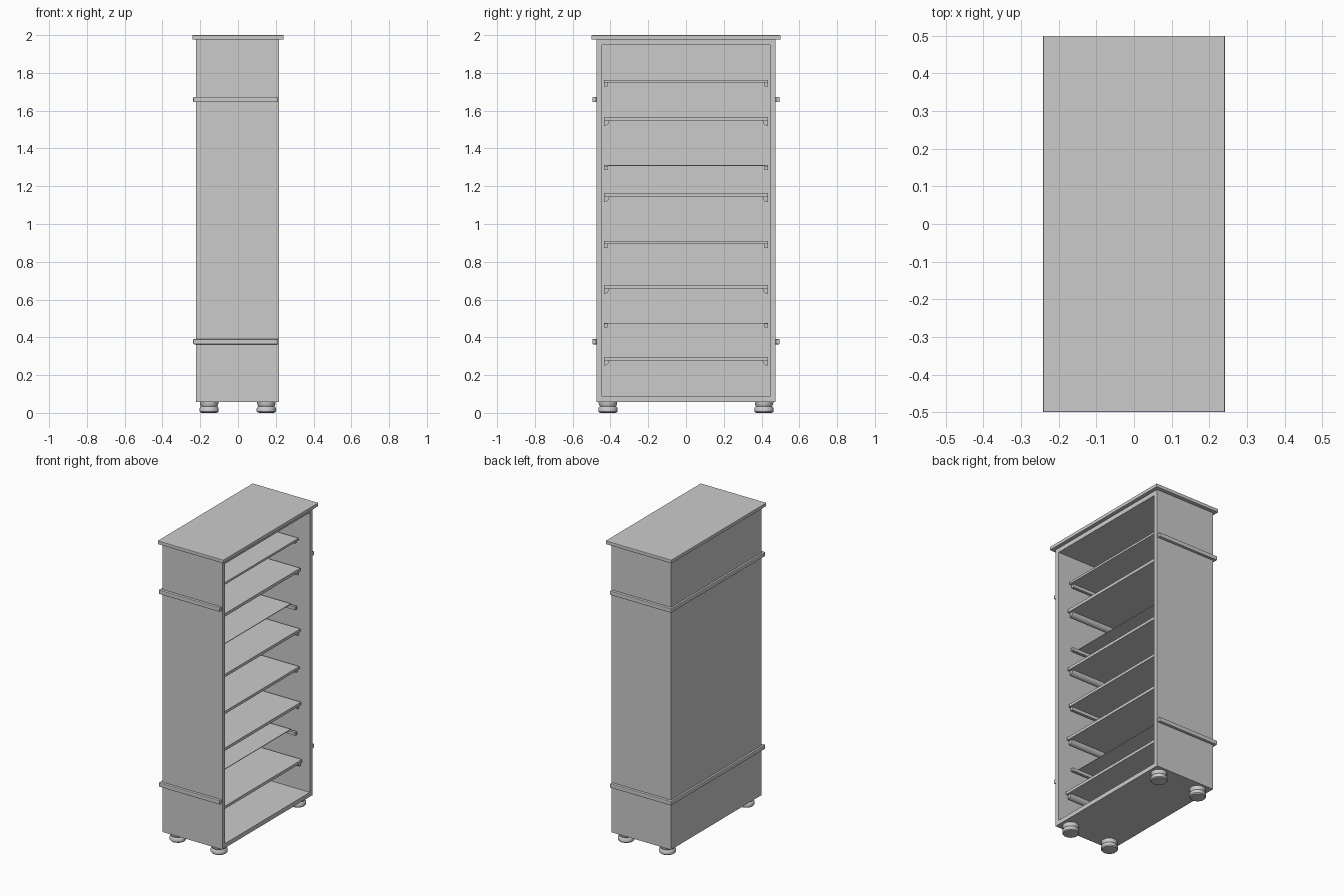
import bpy, bmesh, math
from mathutils import Vector

if "Cube" in bpy.data.objects:
    bpy.data.objects.remove(bpy.data.objects["Cube"], do_unlink=True)

GREY = (0.6, 0.6, 0.6, 1)
paint = bpy.data.materials.new("plain grey")
paint.use_nodes = True
paint.diffuse_color = GREY
paint.node_tree.nodes["Principled BSDF"].inputs["Base Color"].default_value = GREY


def finish(name, bm):
    bmesh.ops.recalc_face_normals(bm, faces=bm.faces)
    mesh = bpy.data.meshes.new(name)
    bm.to_mesh(mesh)
    bm.free()
    mesh.materials.append(paint)
    obj = bpy.data.objects.new(name, mesh)
    bpy.context.collection.objects.link(obj)
    return obj


def box_mesh(lo, hi):
    bm = bmesh.new()
    bmesh.ops.create_cube(bm, size=1)
    lo, hi = Vector(lo), Vector(hi)
    for v in bm.verts:
        v.co = (lo + hi) / 2 + v.co * (hi - lo)
    return bm


def prism(name, points, offset):
    """Extrude a closed outline along an offset."""
    bm = bmesh.new()
    face = bm.faces.new([bm.verts.new(p) for p in points])
    ext = bmesh.ops.extrude_face_region(bm, geom=[face])["geom"]
    moved = [g for g in ext if isinstance(g, bmesh.types.BMVert)]
    bmesh.ops.translate(bm, verts=moved, vec=offset)
    return finish(name, bm)


def soften(obj, width):
    mod = obj.modifiers.new("soft edges", "BEVEL")
    mod.width = width
    mod.segments = 2


# Hollow body, open on the +x side
BACK, FACE, HALF, WALL = -0.222, 0.217, 0.475, 0.041
INNER = HALF - WALL
body = box_mesh((BACK, -HALF, 0.058), (FACE, HALF, 1.977))
opening = max(body.faces, key=lambda f: f.calc_center_median().x)
bmesh.ops.inset_individual(body, faces=[opening], thickness=WALL)
ext = bmesh.ops.extrude_face_region(body, geom=[opening])["geom"]
if opening.is_valid:
    bmesh.ops.delete(body, geom=[opening], context="FACES_ONLY")
bmesh.ops.translate(body, verts=[g for g in ext if isinstance(g, bmesh.types.BMVert)],
                    vec=(BACK + 0.018 - FACE, 0, 0))
finish("cabinet_body", body)

# Overhanging top
top = finish("top_board", box_mesh((-0.242, -0.5, 1.977), (0.242, 0.5, 2.0)))
soften(top, 0.003)

# Mouldings wrapped round three sides
for name, z in (("lower_moulding", 0.363), ("upper_moulding", 1.645)):
    out, edge, end = 0.496, -0.237, 0.213
    outline = [(end, -out, z), (edge, -out, z), (edge, out, z), (end, out, z),
               (end, HALF, z), (BACK, HALF, z), (BACK, -HALF, z), (end, -HALF, z)]
    soften(prism(name, outline, (0, 0, 0.028)), 0.004)

# Shelves: top height, thickness, front edge, rail front, rounded rail
shelves = [
    (0.297, 0.019, 0.168, 0.155, True), (0.477, 0.004, 0.085, 0.13, False),
    (0.677, 0.019, 0.160, 0.145, True), (0.911, 0.018, 0.148, 0.135, False),
    (1.163, 0.019, 0.155, 0.140, True), (1.312, 0.004, 0.085, 0.13, False),
    (1.567, 0.020, 0.155, 0.140, True), (1.763, 0.014, 0.142, 0.125, False),
]
inside = BACK + 0.018
for i, (z, thick, front, rail_front, rounded) in enumerate(shelves, 1):
    under = z - thick
    finish(f"shelf_{i}", box_mesh((inside, -INNER, under), (front, INNER, z)))
    if rounded:
        w = 0.028
        arc = [(w * math.cos(a * math.pi / 12), w * math.sin(a * math.pi / 12))
               for a in range(7)]
        section = [(0, 0)] + arc
    else:
        w, h = 0.018, 0.021
        section = [(0, 0), (w, 0), (w, h), (0, h)]
    # Support rails under both ends
    for label, side in (("front", -1), ("back", 1)):
        points = [(inside, side * (INNER - a), under - b) for a, b in section]
        prism(f"shelf_rail_{label}_{i}", points, (rail_front - inside, 0, 0))

# Turned feet
profile = [(0.036, 0), (0.046, 0.002), (0.051, 0.008), (0.051, 0.024), (0.047, 0.031),
           (0.043, 0.034), (0.046, 0.04), (0.049, 0.05), (0.049, 0.058)]
for x in (-0.153, 0.150):
    for y in (-0.413, 0.413):
        bm = bmesh.new()
        rings = []
        for r, z in profile:
            ring = bmesh.ops.create_circle(bm, segments=32, radius=r)["verts"]
            bmesh.ops.translate(bm, verts=ring, vec=(x, y, z))
            rings.append(ring)
        for a, b in zip(rings, rings[1:]):
            for k in range(32):
                n = (k + 1) % 32
                bm.faces.new((a[k], a[n], b[n], b[k]))
        bm.faces.new(rings[0])
        bm.faces.new(rings[-1])
        foot = finish("foot", bm)
        bpy.ops.object.select_all(action="DESELECT")
        foot.select_set(True)
        bpy.context.view_layer.objects.active = foot
        bpy.ops.object.shade_smooth_by_angle(angle=math.radians(35))
